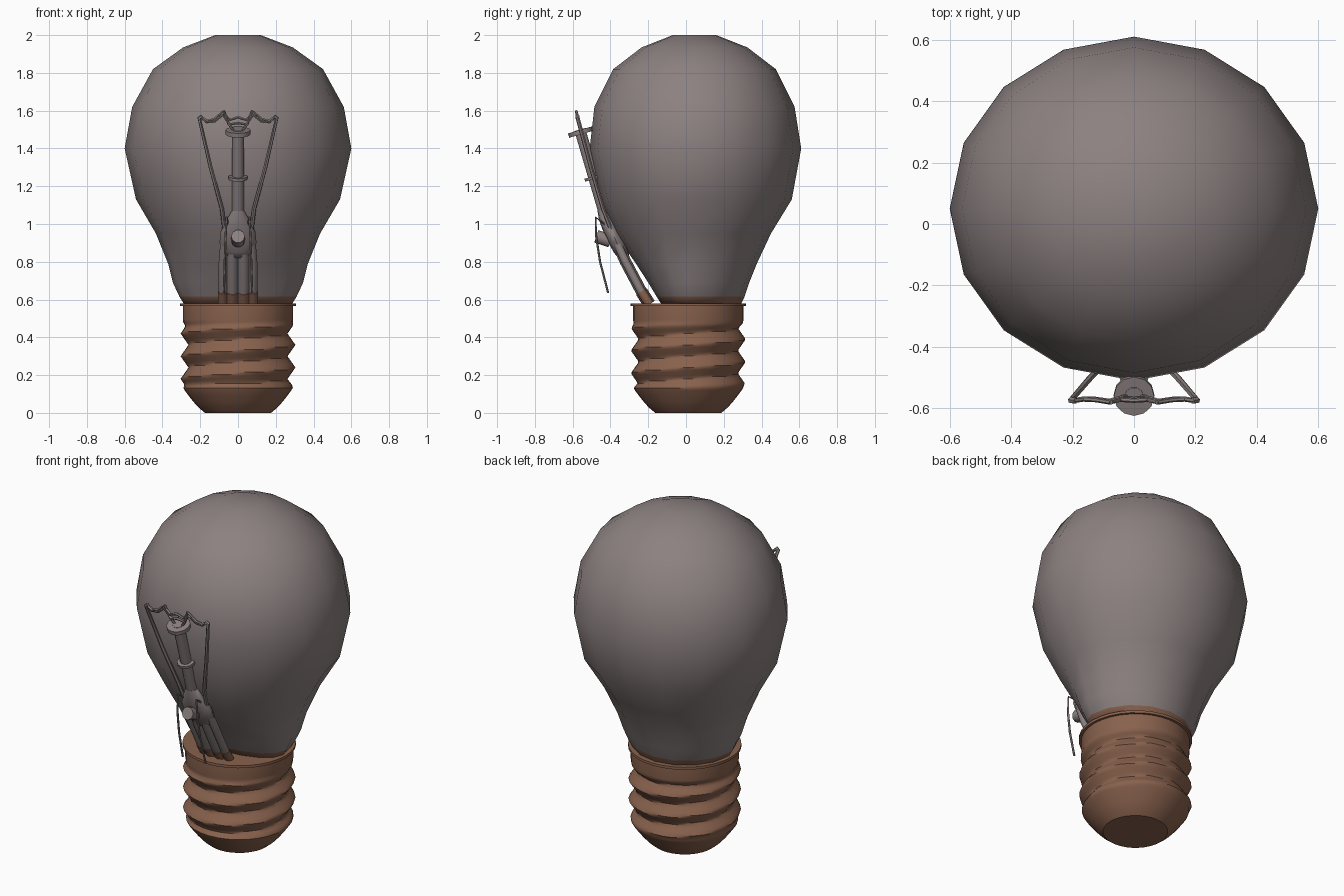
import bpy, math

if "Cube" in bpy.data.objects:
    bpy.data.objects.remove(bpy.data.objects["Cube"])


def material(name, color):
    m = bpy.data.materials.new(name)
    m.diffuse_color = (*color, 1)
    m.use_nodes = True
    m.node_tree.nodes["Principled BSDF"].inputs["Base Color"].default_value = m.diffuse_color
    return m


GLASS = material("mauve grey", (0.265, 0.22, 0.22))
BROWN = material("copper brown", (0.25, 0.122, 0.075))


def smooth(ob, angle):
    bpy.ops.object.select_all(action='DESELECT')
    ob.select_set(True)
    bpy.context.view_layer.objects.active = ob
    bpy.ops.object.shade_smooth_by_angle(angle=math.radians(angle))


def loft(name, rings, mats, angle=60):
    """Skin a list of closed rings and cap both ends."""
    n = len(rings[0])
    verts = [p for r in rings for p in r]
    faces = [(i * n + j, i * n + (j + 1) % n, (i + 1) * n + (j + 1) % n, (i + 1) * n + j)
             for i in range(len(rings) - 1) for j in range(n)]
    faces += [tuple(range(n))[::-1], tuple(range(len(verts) - n, len(verts)))]
    me = bpy.data.meshes.new(name)
    me.from_pydata(verts, [], faces)
    ob = bpy.data.objects.new(name, me)
    bpy.context.collection.objects.link(ob)
    for m in mats:
        me.materials.append(m)
    smooth(ob, angle)
    return ob


def tube(name, points, radius, mat=GLASS, res=2, spline='POLY'):
    """Round tube along a path, turned into a mesh."""
    cu = bpy.data.curves.new(name, 'CURVE')
    cu.dimensions = '3D'
    cu.bevel_depth = radius
    cu.bevel_resolution = res
    cu.use_fill_caps = True
    sp = cu.splines.new('POLY')
    sp.points.add(len(points) - 1)
    for q, p in zip(sp.points, points):
        q.co = (*p, 1)
    ob = bpy.data.objects.new(name, cu)
    bpy.context.collection.objects.link(ob)
    bpy.ops.object.select_all(action='DESELECT')
    ob.select_set(True)
    bpy.context.view_layer.objects.active = ob
    bpy.ops.object.convert(target='MESH')
    ob = bpy.context.view_layer.objects.active
    ob.name = name
    ob.data.materials.clear()
    ob.data.materials.append(mat)
    smooth(ob, 50)
    return ob


# Glass envelope: height, half width, front y, back y, centre y
profile = [
    (0.575, 0.285, -0.13, 0.29, 0.01), (0.615, 0.31, -0.155, 0.31, 0.01),
    (0.69, 0.345, -0.20, 0.335, 0.015), (0.79, 0.37, -0.265, 0.375, 0.02),
    (0.95, 0.435, -0.375, 0.45, 0.035), (1.13, 0.54, -0.455, 0.56, 0.05),
    (1.40, 0.60, -0.51, 0.61, 0.05), (1.62, 0.56, -0.485, 0.575, 0.05),
    (1.82, 0.45, -0.385, 0.475, 0.05), (1.935, 0.29, -0.235, 0.325, 0.045),
    (2.0, 0.12, -0.07, 0.16, 0.045)]
rings = []
for z, rx, yf, yb, yc in profile:
    ring = []
    for j in range(16):
        a = math.tau * j / 16
        s = math.sin(a)
        ring.append((rx * math.cos(a), yc + s * ((yb - yc) if s > 0 else (yc - yf)), z))
    rings.append(ring)
glass = loft("glass_envelope", rings, [GLASS, BROWN])
for f in glass.data.polygons:
    if f.center.z < 0.61:
        f.material_index = 1

# Screw base with a helical thread
CY = 0.012


def base_radius(z, a):
    if z < 0.13:
        return 0.175 + 0.115 * (z / 0.13) ** 0.8
    if z > 0.48:
        return 0.292
    phase = ((z - 0.12) / 0.12 - a / math.tau) % 1.0
    ridge = abs(2 * phase - 1)          # 1 on the crest, 0 in the groove
    fade = min(1, (z - 0.13) / 0.03, (0.48 - z) / 0.03)
    return 0.29 + fade * (0.262 + 0.042 * ridge - 0.29)


heights = [0, 0.03, 0.06, 0.09] + [0.12 + 0.012 * i for i in range(32)] + [0.565]
loft("screw_base", [[(base_radius(z, math.tau * j / 32) * math.cos(math.tau * j / 32),
                      CY + base_radius(z, math.tau * j / 32) * math.sin(math.tau * j / 32), z)
                     for j in range(32)] for z in heights], [BROWN], 40)

# Thin rim closing the base
loft("base_rim", [[(0.306 * math.cos(math.tau * j / 32), CY + 0.306 * math.sin(math.tau * j / 32), z)
                   for j in range(32)] for z in (0.565, 0.58)], [BROWN], 30)


# Stem line, leaning forward in front of the glass
def stem(z, x=0.0, dy=0.0):
    pts = [(0.57, -0.19), (0.64, -0.235), (0.80, -0.32), (1.03, -0.425), (1.50, -0.562), (1.7, -0.60)]
    for (z0, y0), (z1, y1) in zip(pts, pts[1:]):
        if z <= z1:
            return (x, y0 + (y1 - y0) * (z - z0) / (z1 - z0) + dy, z)


tube("stem_rod", [stem(0.98), stem(1.03), stem(1.50)], 0.031, res=3)
tube("upper_disc", [stem(1.475), stem(1.498)], 0.066, res=4)
tube("lower_disc", [stem(1.238), stem(1.253)], 0.05, res=4)

# Pinched stem body, flattened front to back
body = []
for z, w, d in [(0.82, 0.045, 0.03), (0.85, 0.08, 0.04), (0.90, 0.098, 0.045),
                (0.96, 0.092, 0.045), (1.02, 0.06, 0.04), (1.07, 0.034, 0.032)]:
    c = stem(z)
    body.append([(w * math.cos(math.tau * j / 12), c[1] + d * math.sin(math.tau * j / 12), z)
                 for j in range(12)])
loft("stem_body", body, [GLASS])
tube("stem_knob", [(0, -0.40, 0.91), (0, -0.475, 0.935)], 0.036, res=3)

# Legs, loose wires and filament supports on both sides
for side, s in (("left", -1), ("right", 1)):
    for part, x, r in (("inner", 0.03, 0.03), ("outer", 0.08, 0.022)):
        tube(f"{side}_{part}_leg", [stem(0.64, s * x), stem(0.80, s * x), stem(0.90, s * x * 0.9)], r)
        tube(f"{side}_{part}_foot", [stem(0.575, s * x), stem(0.642, s * x)], r + 0.003, BROWN)
    tube(f"{side}_loose_wire", [(s * 0.055, -0.43, 1.0), (s * 0.06, -0.478, 1.035), (s * 0.066, -0.475, 0.93),
                                (s * 0.07, -0.455, 0.80), (s * 0.075, -0.412, 0.635)], 0.006, res=1)
    tube(f"{side}_support_wire", [stem(0.95, s * 0.07), stem(1.08, s * 0.085), stem(1.30, s * 0.145),
                                  stem(1.56, s * 0.205), stem(1.57, s * 0.19)], 0.011, res=1)
    tube(f"{side}_filament_hook", [stem(1.49, s * 0.02), stem(1.53, s * 0.05), stem(1.60, s * 0.075)], 0.007, res=1)

# Wavy filament, two strands
for name, dz in (("upper_filament", 0.0), ("lower_filament", -0.03)):
    half = [(0.2, 1.57), (0.165, 1.545), (0.125, 1.555), (0.08, 1.595), (0.045, 1.55), (0, 1.565)]
    path = [(-x, z) for x, z in half] + half[-2::-1]
    tube(name, [stem(z + dz * (1 - abs(x) / 0.2), x) for x, z in path], 0.008, res=1)
